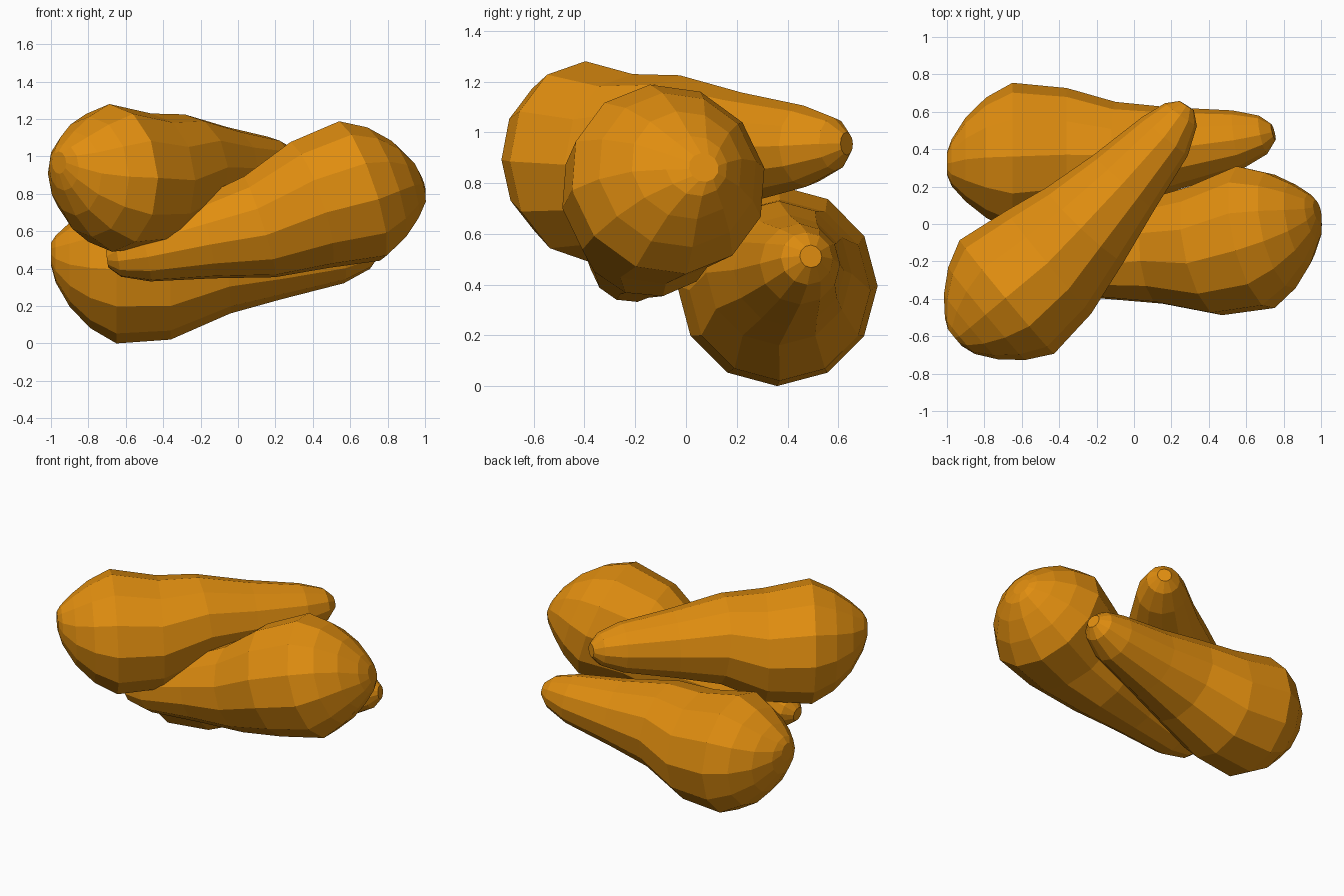
import bpy, bmesh, math
from mathutils import Vector, Matrix

cube = bpy.data.objects.get("Cube")
if cube:
    bpy.data.objects.remove(cube, do_unlink=True)

# Single skin colour
skin = bpy.data.materials.new("squash_orange")
skin.use_nodes = True
colour = (0.75, 0.27, 0.005, 1)
skin.diffuse_color = colour
skin.node_tree.nodes["Principled BSDF"].inputs["Base Color"].default_value = colour

SIDES = 12
# Rings along the body: distance from widest ring, bend, hump, radius
PROFILE = [
    (-0.35, 0.01, 0.09, 0.06), (-0.325, 0, 0.065, 0.125), (-0.25, 0, 0.03, 0.225),
    (-0.14, 0, 0.01, 0.322), (0, 0, 0, 0.395), (0.29, 0, -0.02, 0.357),
    (0.57, 0.03, 0.04, 0.287), (0.87, 0.07, 0.03, 0.22),
    (1.2, 0.12, 0.03, 0.16), (1.34, 0.155, 0.035, 0.105), (1.395, 0.172, 0.035, 0.045),
]


def squash_mesh():
    """Bent, faceted pear-shaped body with flat end caps, tip along +x."""
    bm = bmesh.new()
    centres = [Vector(p[:3]) for p in PROFILE]
    rings = []
    for i, (c, p) in enumerate(zip(centres, PROFILE)):
        # Rings on the neck lean with the centre line
        ahead = centres[min(i + 1, len(centres) - 1)]
        tangent = ahead - centres[i - 1] if p[0] > 0.3 else Vector((1, 0, 0))
        turn = Vector((1, 0, 0)).rotation_difference(tangent)
        ring = []
        for k in range(SIDES):
            a = math.tau * k / SIDES
            ring.append(bm.verts.new(
                c + turn @ Vector((0, math.cos(a), math.sin(a))) * p[3]))
        rings.append(ring)
    for r0, r1 in zip(rings, rings[1:]):
        for k in range(SIDES):
            j = (k + 1) % SIDES
            bm.faces.new((r0[k], r0[j], r1[j], r1[k]))
    bm.faces.new(rings[0])
    bm.faces.new(rings[-1])
    bmesh.ops.recalc_face_normals(bm, faces=bm.faces)
    me = bpy.data.meshes.new("squash")
    bm.to_mesh(me)
    bm.free()
    me.materials.append(skin)
    return me


def place(name, mesh, centre, axis, bend):
    """Put a squash with its widest ring at centre, tip along axis."""
    n = Vector(axis).normalized()
    w = n.cross(Vector(bend)).normalized()
    u = w.cross(n)
    ob = bpy.data.objects.new(name, mesh)
    bpy.context.collection.objects.link(ob)
    rot = Matrix((n, u, w)).transposed().to_4x4()
    ob.matrix_world = Matrix.Translation(centre) @ rot


# Three identical squashes, piled up
body = squash_mesh()
place("bottom_squash", body, (-0.65, 0.36, 0.395), (1, 0, 0), (0, 0.87, 0.5))
place("middle_squash", body, (0.65, -0.07, 0.815),
      (-0.926, -0.214, -0.312), (-0.35, 0.74, 0.57))
place("top_squash", body, (-0.68, -0.39, 0.885), (0.77, 0.64, 0.025), (-0.64, 0.77, 0))
